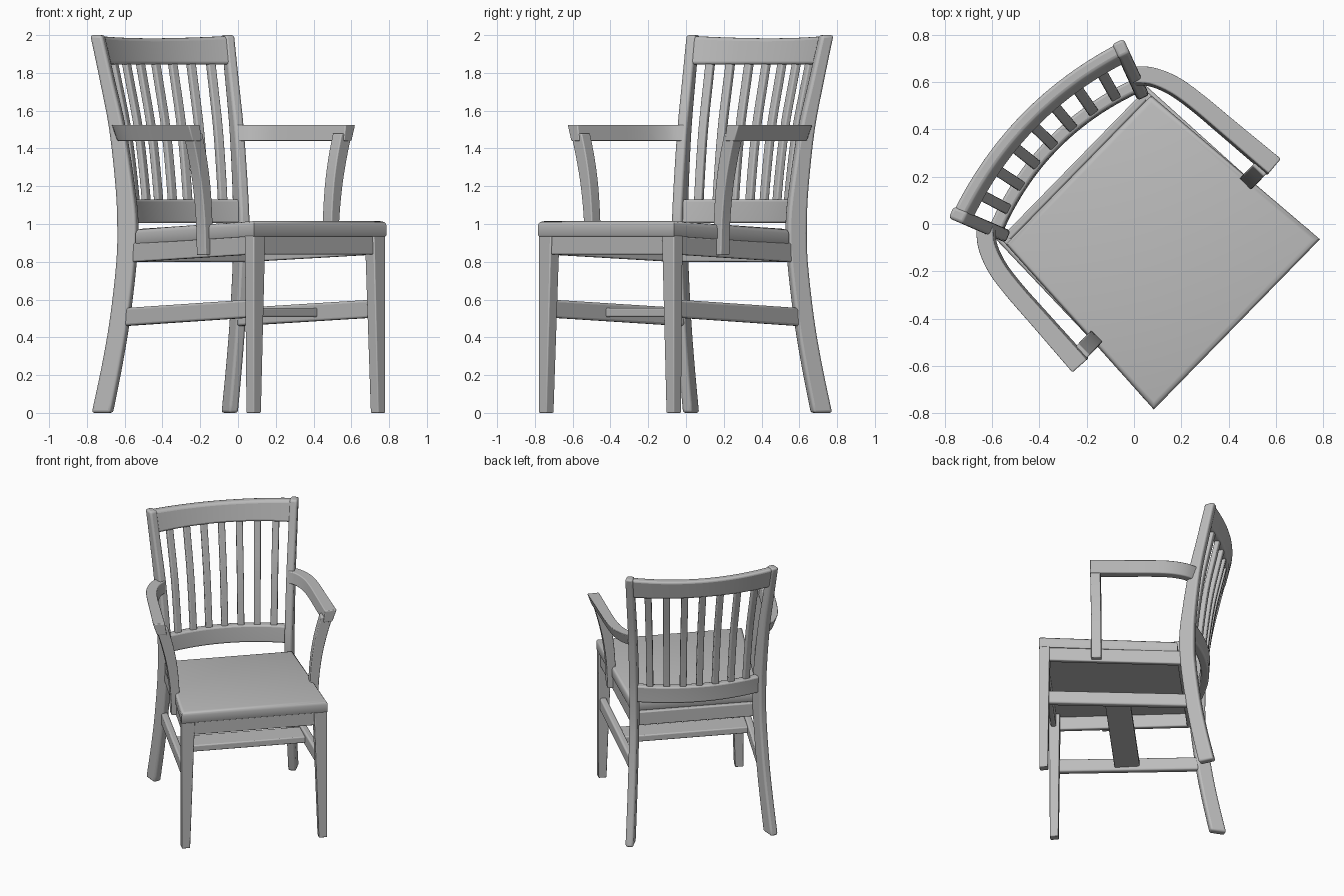
import bpy, bmesh, math
from mathutils import Vector

if "Cube" in bpy.data.objects:
    bpy.data.objects.remove(bpy.data.objects["Cube"], do_unlink=True)

TURN = math.radians(45.7)          # the chair stands turned on the floor

wood = bpy.data.materials.new("grey_wood")
wood.use_nodes = True
GREY = (0.5, 0.5, 0.5, 1)
wood.diffuse_color = GREY
wood.node_tree.nodes["Principled BSDF"].inputs["Base Color"].default_value = GREY


def smooth(keys, steps=3):
    """Catmull-Rom curve through key points of any dimension."""
    out = []
    last = len(keys) - 1
    for i in range(last):
        a, b, c, d = keys[max(i - 1, 0)], keys[i], keys[i + 1], keys[min(i + 2, last)]
        for k in range(steps):
            t = k / steps
            out.append(tuple(
                0.5 * (2 * q + (r - p) * t + (2 * p - 5 * q + 4 * r - s) * t * t
                       + (3 * q - p - 3 * r + s) * t ** 3)
                for p, q, r, s in zip(a, b, c, d)))
    return out + [keys[last]]


def loft(name, rings, bevel=0.01):
    """Skin a row of equal cross-sections and cap both ends."""
    bm = bmesh.new()
    loops = [[bm.verts.new(p) for p in ring] for ring in rings]
    n = len(loops[0])
    for a, b in zip(loops, loops[1:]):
        for i in range(n):
            j = (i + 1) % n
            bm.faces.new((a[i], a[j], b[j], b[i]))
    bm.faces.new(loops[0])
    bm.faces.new(loops[-1])
    bmesh.ops.recalc_face_normals(bm, faces=bm.faces[:])
    mesh = bpy.data.meshes.new(name)
    bm.to_mesh(mesh)
    bm.free()
    mesh.materials.append(wood)
    ob = bpy.data.objects.new(name, mesh)
    bpy.context.collection.objects.link(ob)
    ob.rotation_euler.z = TURN
    if bevel:
        mod = ob.modifiers.new("soft_edges", "BEVEL")
        mod.width, mod.segments = bevel, 3
        mod.limit_method, mod.angle_limit = "ANGLE", math.radians(40)
    bpy.ops.object.select_all(action="DESELECT")
    ob.select_set(True)
    bpy.context.view_layer.objects.active = ob
    bpy.ops.object.shade_smooth_by_angle(angle=math.radians(40))
    return ob


def rect(x0, x1, y0, y1, z):
    return [(x0, y0, z), (x1, y0, z), (x1, y1, z), (x0, y1, z)]


def bar(name, a, b, thick, low_a, high_a, low_b, high_b, bevel=0.008):
    """Straight board between two plan points, with its own heights at each end."""
    a, b = Vector(a), Vector(b)
    side = (b - a).orthogonal().normalized() * thick / 2
    rings = []
    for p, lo, hi in ((a, low_a, high_a), (b, low_b, high_b)):
        l, r = p - side, p + side
        rings.append([(*l, lo), (*r, lo), (*r, hi), (*l, hi)])
    return loft(name, rings, bevel)


# Back post profile: height, front edge, back edge (measured along the post's depth)
POST = smooth([(0, 0.159, 0.268), (0.25, 0.105, 0.21), (0.5, 0.06, 0.163),
               (0.8, 0.022, 0.126), (1.0, 0.012, 0.121), (1.2, 0.033, 0.131),
               (1.5, 0.083, 0.167), (1.75, 0.145, 0.219), (2.0, 0.207, 0.276)], 4)
DX, DY = 0.358, 0.934              # depth direction of the left post
FX, FY = 0.406, 0.333              # foremost point of the left post


def post_depth(z):
    for (z0, f0, b0), (z1, f1, b1) in zip(POST, POST[1:]):
        if z <= z1:
            t = (z - z0) / (z1 - z0)
            return (f0 + b0 + t * (f1 + b1 - f0 - b0)) / 2
    return (POST[-1][1] + POST[-1][2]) / 2


def back_point(t, z, push=0.0):
    """Point on the curved back, t from -1 (right) to 1 (left)."""
    d = post_depth(z)
    ang = math.radians(21) * t
    return (t * (FX + DX * d) + push * math.sin(ang),
            FY + DY * d + 0.083 * (1 - t * t) + push * math.cos(ang), z)


def back_rail(name, low, high, half, bevel, sag=0.0):
    rings = []
    for i in range(25):
        t = -1 + i / 12
        top = high - sag * (1 - t * t)
        mid = (low + top) / 2
        rings.append([back_point(t, low, -half), back_point(t, low, half),
                      back_point(t, mid, half), back_point(t, top, half),
                      back_point(t, top, -half), back_point(t, mid, -half)])
    loft(name, rings, bevel)


# Seat: a board tilted to the back with a rounded upper edge
def seat_ring(drop, inset):
    ring = []
    for x, y in ((-0.503, -0.608), (0.503, -0.608), (0.44, 0.328), (-0.44, 0.328)):
        z = 1.015 - (y + 0.608) * 0.043 - drop
        ring.append((x - math.copysign(inset, x), y - math.copysign(inset, y), z))
    return ring


loft("seat", [seat_ring(0.08, 0.004), seat_ring(0.075, 0), seat_ring(0.024, 0),
              seat_ring(0.012, 0.003), seat_ring(0.004, 0.01), seat_ring(0, 0.024)], 0)

# Front and back aprons under the seat
bar("front_apron", (-0.45, -0.578), (0.45, -0.578), 0.035, 0.838, 0.938, 0.838, 0.938)
bar("back_apron", (-0.42, 0.345), (0.42, 0.345), 0.035, 0.8, 0.9, 0.8, 0.9)

# Parts that repeat on both sides
for label, s in (("left", 1), ("right", -1)):
    # Back post, from splayed foot to leaning top
    w = 0.0275
    rings = []
    for z, f, b in POST:
        ring = []
        for d, e in ((f, -w), (f, w), (b, w), (b, -w)):
            ring.append((s * (FX + DX * d + DY * e), FY + DY * d - DX * e, z))
        rings.append(ring)
    loft(label + "_back_post", rings, 0.014)

    # Front leg, tapered on its inner side
    loft(label + "_front_leg", [rect(s * 0.443, s * 0.5, -0.605, -0.547, 0),
                                rect(s * 0.41, s * 0.5, -0.605, -0.535, 0.938)], 0.006)

    # Side apron and stretcher, both dropping toward the back
    bar(label + "_side_apron", (s * 0.472, -0.55), (s * 0.42, 0.37), 0.035,
        0.838, 0.936, 0.798, 0.898)
    bar(label + "_side_stretcher", (s * 0.468, -0.56), (s * 0.43, 0.41), 0.045,
        0.505, 0.6, 0.46, 0.555, 0.012)

    # Armrest: curves out of the post and runs forward
    path = smooth([(0.445, 0.45, 0.036), (0.502, 0.385, 0.036), (0.541, 0.29, 0.037),
                   (0.56, 0.17, 0.037), (0.573, 0, 0.038), (0.592, -0.255, 0.041)], 5)
    rings = []
    for i, (x, y, h) in enumerate(path):
        x0, y0, _ = path[max(i - 1, 0)]
        x1, y1, _ = path[min(i + 1, len(path) - 1)]
        n = Vector((y0 - y1, x1 - x0)).normalized()
        rings.append([(s * (x + n.x * o), y + n.y * o, z) for o, z in
                      ((h, 1.525), (-h, 1.525), (-h - 0.012, 1.44), (h - 0.03, 1.44))])
    loft(label + "_armrest", rings, 0.006)

    # Arm support: upright at the seat, flaring outward to the armrest
    prop = smooth([(0.835, 0.448, 0.505), (1.02, 0.45, 0.512), (1.2, 0.465, 0.535),
                   (1.35, 0.492, 0.569), (1.48, 0.527, 0.607)], 4)
    loft(label + "_arm_support",
         [rect(s * a, s * b, -0.253, -0.185, z) for z, a, b in prop], 0.006)

# Flat cross plank joining the side stretchers
bar("cross_plank", (-0.445, -0.08), (0.445, -0.08), 0.17, 0.508, 0.555, 0.508, 0.555)

# Curved rails of the back
back_rail("top_rail", 1.845, 1.995, 0.029, 0.016, 0.012)
back_rail("lower_back_rail", 1.005, 1.13, 0.028, 0.012)

# Seven upright slats between the rails
for k in range(7):
    t = (k - 3) * 0.255
    hw = 0.023
    ang = math.radians(21) * t
    rings = []
    for i in range(13):
        z = 1.1 + 0.78 * i / 12
        ring = []
        for side, push in ((-1, -0.017), (1, -0.017), (1, 0.017), (-1, 0.017)):
            x, y, _ = back_point(t, z, push)
            ring.append((x + side * hw * math.cos(ang), y - side * hw * math.sin(ang), z))
        rings.append(ring)
    loft("back_slat_%d" % (k + 1), rings, 0.008)
